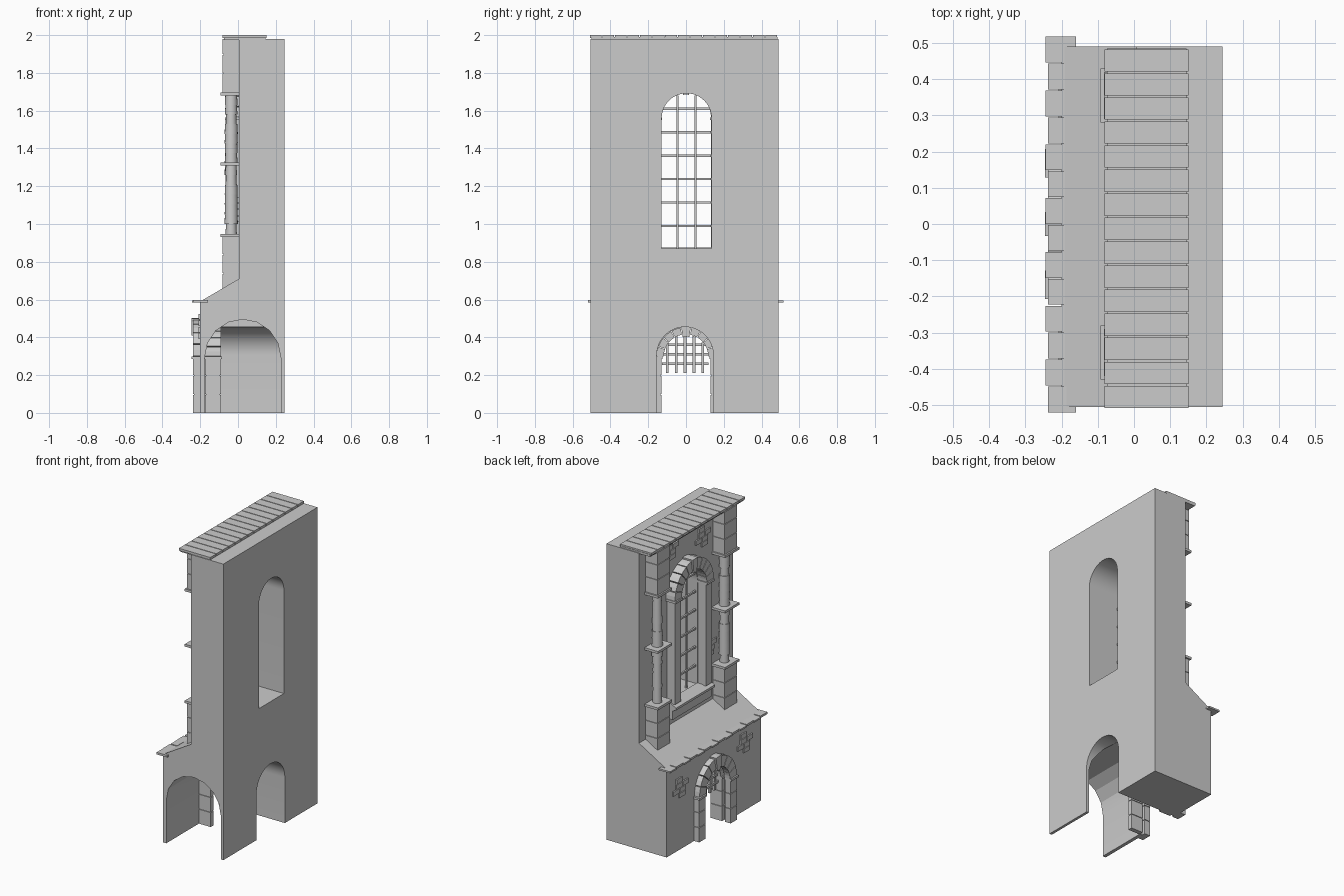
import bpy, bmesh, math, random
from math import sin, cos, pi

random.seed(4)
cube = bpy.data.objects.get("Cube")
if cube:
    bpy.data.objects.remove(cube)

stone = bpy.data.materials.new("grey stone")
stone.use_nodes = True
GREY = (0.6, 0.6, 0.6, 1)
stone.diffuse_color = GREY
stone.node_tree.nodes["Principled BSDF"].inputs["Base Color"].default_value = GREY


def finish(name, bm, smooth=False):
    bmesh.ops.recalc_face_normals(bm, faces=bm.faces[:])
    mesh = bpy.data.meshes.new(name)
    bm.to_mesh(mesh)
    bm.free()
    mesh.materials.append(stone)
    if smooth:
        mesh.shade_smooth()
        mesh.set_sharp_from_angle(angle=math.radians(35))
    obj = bpy.data.objects.new(name, mesh)
    bpy.context.scene.collection.objects.link(obj)
    return obj


def add_box(bm, x, y, z):
    """Box from three (low, high) ranges."""
    vs = bmesh.ops.create_cube(bm, size=1)["verts"]
    for v in vs:
        v.co = [sum(r) / 2 + c * (r[1] - r[0]) for r, c in zip((x, y, z), v.co)]


def add_prism(bm, pts, axis, a, b):
    """Extrude an outline of (u, z) points along x or y."""
    place = (lambda u, z, d: (d, u, z)) if axis == "x" else (lambda u, z, d: (u, d, z))
    ends = [[bm.verts.new(place(u, z, d)) for u, z in pts] for d in (a, b)]
    bm.faces.new(ends[0])
    bm.faces.new(ends[1][::-1])
    for i in range(len(pts)):
        j = (i + 1) % len(pts)
        bm.faces.new((ends[0][i], ends[0][j], ends[1][j], ends[1][i]))


def box(name, x, y, z):
    bm = bmesh.new()
    add_box(bm, x, y, z)
    return finish(name, bm)


def prism(name, pts, axis, a, b):
    bm = bmesh.new()
    add_prism(bm, pts, axis, a, b)
    return finish(name, bm)


def stack(name, x, y, levels, gap=0.004):
    """Courses of blocks around a slightly recessed mortar core."""
    bm = bmesh.new()
    for lo, hi in zip(levels, levels[1:]):
        add_box(bm, x, y, (lo, hi - gap))
    inset = 0.005
    add_box(bm, (x[0] + inset, x[1] - inset), (y[0] + inset, y[1] - inset),
            (levels[0], levels[-1] - gap))
    return finish(name, bm)


def arch(half, bottom, spring, mid=0, rise=None, n=24):
    rise = rise or half
    curve = [(mid + half * cos(pi * i / n), spring + rise * sin(pi * i / n)) for i in range(n + 1)]
    return [(mid + half, bottom)] + curve + [(mid - half, bottom)]


def voussoirs(name, x, inner, outer, spring, n):
    """Ring of wedge stones with a raised keystone."""
    bm = bmesh.new()
    for i in range(n):
        key = i == n // 2
        a0, a1 = pi * i / n + 0.012, pi * (i + 1) / n - 0.012
        ri, ro = (inner - 0.012, outer + 0.008) if key else (inner, outer)
        am = (a0 + a1) / 2
        outline = [(ri, a0), (ro, a0), (ro, am), (ro, a1), (ri, a1), (ri, am)]
        pts = [(r * cos(a), spring + r * sin(a)) for r, a in outline]
        add_prism(bm, pts, "x", x[0] - (0.008 if key else 0), x[1])
    return finish(name, bm)


# Main wall with the sloped, deeper base
wall = prism("wall", [(-0.2, 0), (0.245, 0), (0.245, 1.98), (0.005, 1.98),
                      (0.005, 0.71), (-0.2, 0.59)], "y", -0.505, 0.49)
cutters = [
    prism("window_cutter", arch(0.132, 0.87, 1.56, 0.003), "x", -0.3, 0.4),
    prism("door_cutter", arch(0.15, -0.1, 0.305, -0.005), "x", -0.3, 0.4),
    prism("side_passage_cutter", arch(0.202, -0.1, 0.29, 0.025, 0.205, 8), "y", -0.7, 0.0),
]
for c in cutters:
    c.hide_render = True
    mod = wall.modifiers.new(c.name, "BOOLEAN")
    mod.operation, mod.object, mod.solver = "DIFFERENCE", c, "EXACT"
deps = bpy.context.evaluated_depsgraph_get()
wall_mesh = bpy.data.meshes.new_from_object(wall.evaluated_get(deps))
wall.modifiers.clear()
wall.data = wall_mesh
wall_mesh.shade_smooth()
wall_mesh.set_sharp_from_angle(angle=math.radians(20))
for c in cutters:
    bpy.data.objects.remove(c)

# Coping slabs on top
bm = bmesh.new()
pitch = 0.995 / 15
for i in range(15):
    y = -0.508 + i * pitch
    add_box(bm, (-0.082, 0.15), (y, y + pitch - 0.005), (1.984, 2.0))
add_box(bm, (-0.075, 0.145), (-0.5, 0.485), (1.975, 1.99))
finish("top_coping", bm)

# Ledge tiles at the foot of the slope
bm = bmesh.new()
pitch = 1.04 / 14
for i in range(14):
    y = -0.52 + i * pitch
    end = i in (0, 13)
    add_box(bm, (-0.238 - 0.006 * (i % 2), -0.16 if end else -0.19),
            (y, y + pitch - 0.003), (0.584, 0.598 - 0.003 * (i % 2)))
finish("ledge_tiles", bm)

for side, label in ((1, "left"), (-1, "right")):
    def span(a, b):
        return tuple(sorted((side * a, side * b)))

    # Pilasters: block base, two drum shafts, block top
    py = span(0.29, 0.42)
    cap_y = span(0.28, 0.43)
    stack(label + "_pilaster_base", (-0.083, 0.01), py, [0.63, 0.74, 0.84, 0.935])
    stack(label + "_pilaster_top", (-0.083, 0.01), py, [1.695, 1.8, 1.9, 1.984])
    bm = bmesh.new()
    for z in (0.932, 1.31, 1.68):
        add_box(bm, (-0.093, 0.01), cap_y, (z, z + 0.016))
    finish(label + "_pilaster_caps", bm)
    bm = bmesh.new()
    for lo, hi in ((0.948, 1.31), (1.326, 1.68)):
        n = 7
        for i in range(n):
            h = (hi - lo) / n
            r = random.uniform(0.028, 0.036)
            new = bmesh.ops.create_cone(bm, segments=16, cap_ends=True, radius1=r,
                                        radius2=r - 0.002, depth=h)["verts"]
            for v in new:
                v.co.x -= 0.036
                v.co.y += side * 0.355
                v.co.z += lo + h * (i + 0.5)
    finish(label + "_drum_shafts", bm, smooth=True)

    # Window jamb
    box(label + "_window_jamb", (-0.055, 0.01), span(0.132, 0.195), (0.87, 1.55))
    box(label + "_window_impost", (-0.068, 0.01), span(0.128, 0.205), (1.55, 1.565))

    # Door jambs: outer facing and deeper inner pier
    stack(label + "_outer_door_jamb", (-0.238, -0.195), span(0.132, 0.2), [0, 0.1, 0.2, 0.288])
    box(label + "_outer_door_impost", (-0.246, -0.195), span(0.128, 0.207), (0.284, 0.298))
    stack(label + "_inner_door_jamb", (-0.175, -0.09), span(0.13, 0.16), [0, 0.1, 0.2, 0.288])
    box(label + "_inner_door_impost", (-0.182, -0.084), span(0.124, 0.16), (0.284, 0.298))

# Arches
voussoirs("door_arch", (-0.238, -0.195), 0.125, 0.197, 0.298, 9)
voussoirs("inner_door_arch", (-0.175, -0.09), 0.118, 0.156, 0.298, 9)
voussoirs("window_arch", (-0.062, 0.01), 0.132, 0.205, 1.565, 11)

# Window sill
prism("window_sill", [(0.01, 0.77), (0.01, 0.875), (-0.03, 0.875), (-0.07, 0.855),
                      (-0.07, 0.84), (-0.045, 0.83), (-0.045, 0.77)], "y", -0.205, 0.205)

# Window bars
bm = bmesh.new()
for y in (-0.045, 0.05):
    add_box(bm, (0.024, 0.036), (y - 0.006, y + 0.006), (0.87, 1.68))
for i in range(6):
    z = 0.99 + i * 0.124
    w = 0.132 if i < 5 else 0.124
    add_box(bm, (0.016, 0.028), (-w, w), (z - 0.006, z + 0.006))
finish("window_bars", bm)

# Raised gate
bm = bmesh.new()
for i in range(-2, 3):
    y = -0.005 + i * 0.047
    add_box(bm, (-0.146, -0.132), (y - 0.007, y + 0.007), (0.21, 0.42 - 0.012 * i * i))
for z in (0.26, 0.31, 0.36):
    add_box(bm, (-0.152, -0.14), (-0.128, 0.12), (z - 0.007, z + 0.007))
finish("gate_grid", bm)

# Exposed brick patches
bm = bmesh.new()
for x, y, z in ((-0.2, 0.35, 0.42), (-0.2, -0.33, 0.46), (0.005, 0.16, 1.88),
                (0.005, -0.18, 1.84), (0.005, -0.245, 1.08)):
    for row in range(-2, 2):
        shift = 0.03 * (row % 2) - 0.015
        for col in ((-1, 0) if row in (-1, 0) else (-0.5,)):
            cy, cz = y + col * 0.066 + 0.033 + shift, z + row * 0.034
            add_box(bm, (x - 0.009, x + 0.01), (cy - 0.03, cy + 0.03), (cz, cz + 0.03))
finish("brick_patches", bm)
